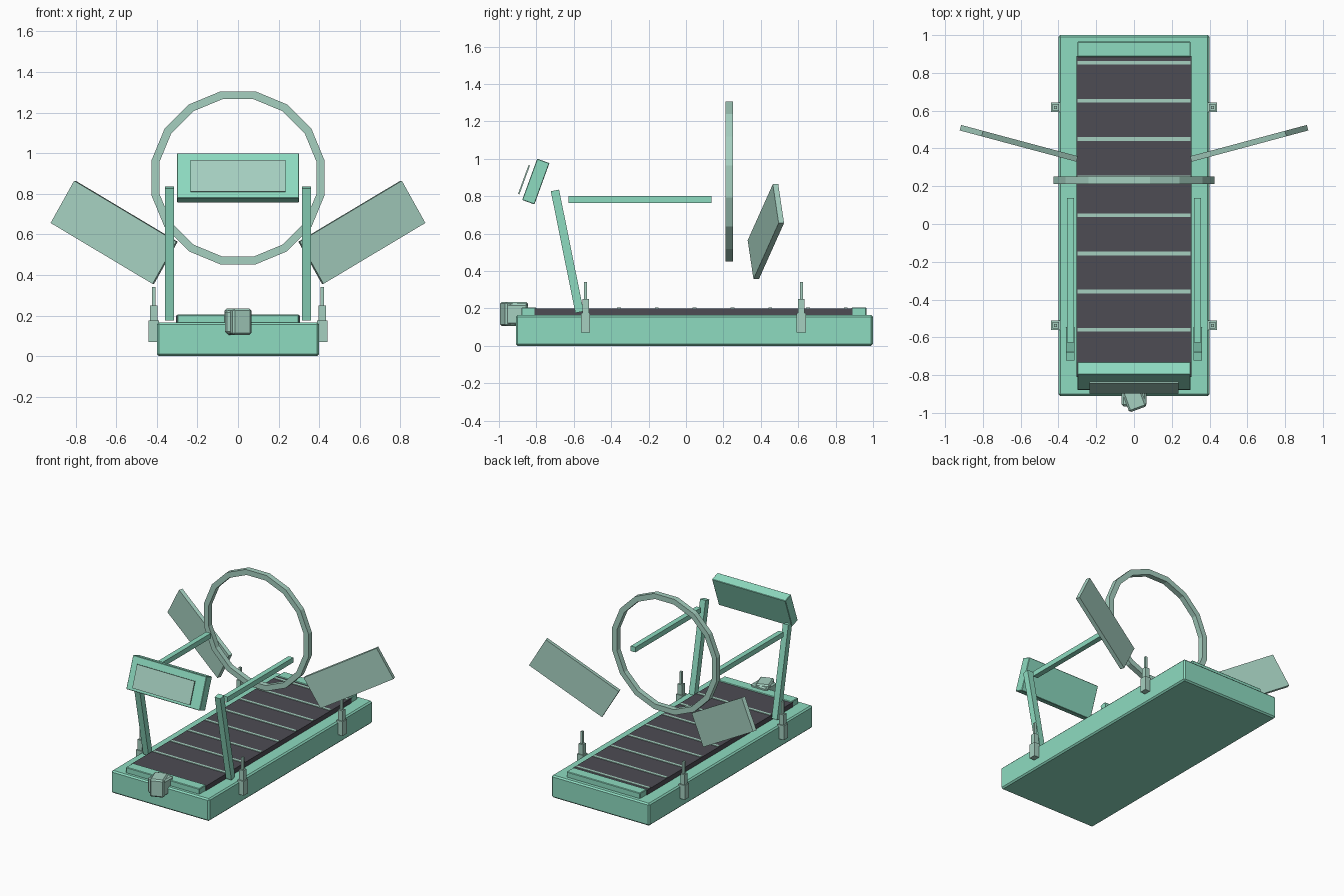
import bpy, bmesh
from math import radians, pi, sin, cos
from mathutils import Matrix

cube = bpy.data.objects.get("Cube")
if cube:
    bpy.data.objects.remove(cube, do_unlink=True)


def make_material(name, rgb):
    mat = bpy.data.materials.new(name)
    mat.use_nodes = True
    mat.diffuse_color = (*rgb, 1)
    mat.node_tree.nodes["Principled BSDF"].inputs["Base Color"].default_value = (*rgb, 1)
    return mat


JADE = make_material("jade green", (0.27, 0.71, 0.53))
SAGE = make_material("pale sage", (0.38, 0.63, 0.53))
DARK = make_material("dark rubber", (0.075, 0.072, 0.088))


def finish(name, bm, mat, bevel=0):
    mesh = bpy.data.meshes.new(name)
    bm.to_mesh(mesh)
    bm.free()
    mesh.materials.append(mat)
    obj = bpy.data.objects.new(name, mesh)
    bpy.context.collection.objects.link(obj)
    if bevel:
        mod = obj.modifiers.new("edge bevel", 'BEVEL')
        mod.width = bevel
        mod.segments = 1
    return obj


def box(name, size, centre, mat, rot=(0, 0, 0), bevel=0):
    bm = bmesh.new()
    bmesh.ops.create_cube(bm, size=1, matrix=Matrix.Diagonal((*size, 1)))
    obj = finish(name, bm, mat, bevel)
    obj.location = centre
    obj.rotation_euler = [radians(a) for a in rot]
    return obj


# Deck, belt and end caps
box("deck", (0.8, 1.91, 0.165), (0, 0.045, 0.0825), JADE, bevel=0.01)
box("belt", (0.61, 1.7, 0.06), (0, 0.04, 0.17), DARK)
box("front_cap", (0.6, 0.08, 0.06), (0, -0.84, 0.175), JADE, bevel=0.004)
box("rear_cap", (0.6, 0.08, 0.06), (0, 0.925, 0.175), JADE, bevel=0.004)
for i in range(8):
    box(f"belt_slat_{i + 1}", (0.6, 0.02, 0.015), (0, -0.56 + i * 0.202, 0.1965), SAGE)

# Tilted console with its floating screen
box("console", (0.6, 0.07, 0.235), (0, -0.803, 0.878), JADE, (-20, 0, 0), 0.003)
box("screen", (0.47, 0.008, 0.165), (0, -0.866, 0.888), SAGE, (-20, 0, 0))

# Front unit: fixed housing and a turned block
box("front_housing", (0.13, 0.12, 0.115), (0, -0.905, 0.168), SAGE, bevel=0.01)
box("front_block", (0.1, 0.13, 0.13), (0, -0.92, 0.17), SAGE, (0, 0, 20), 0.01)

# Mirrored uprights, rails, side panels and stepped corner markers
for side, s in (("left", 1), ("right", -1)):
    box(f"{side}_upright", (0.045, 0.045, 0.664), (s * 0.338, -0.635, 0.505), JADE, (11.4, 0, 0))
    box(f"{side}_rail", (0.038, 0.765, 0.037), (s * 0.336, -0.245, 0.782), JADE)
    box(f"{side}_panel", (0.6, 0.03, 0.24), (s * 0.61, 0.427, 0.61), SAGE, (0, -30 * s, 15 * s))
    for end, y in (("front", -0.537), ("rear", 0.617)):
        for part, width, low, high in (("base", 0.05, 0.07, 0.175),
                                       ("stem", 0.035, 0.175, 0.25),
                                       ("tip", 0.016, 0.25, 0.34)):
            box(f"{side}_{end}_marker_{part}", (width, width, high - low),
                (s * 0.415, y, (low + high) / 2), SAGE)

# Sixteen-sided hoop with a square section
bm = bmesh.new()
start = pi / 16
section = [bm.verts.new((r * cos(start), y, r * sin(start)))
           for r, y in ((0.435, -0.02), (0.435, 0.02), (0.395, 0.02), (0.395, -0.02))]
edges = [bm.edges.new((section[i], section[(i + 1) % 4])) for i in range(4)]
bmesh.ops.spin(bm, geom=section + edges, cent=(0, 0, 0), axis=(0, 1, 0),
               angle=2 * pi, steps=16)
bmesh.ops.remove_doubles(bm, verts=bm.verts, dist=0.0005)
bmesh.ops.recalc_face_normals(bm, faces=bm.faces)
hoop = finish("hoop", bm, SAGE)
hoop.location = (0, 0.232, 0.878)
